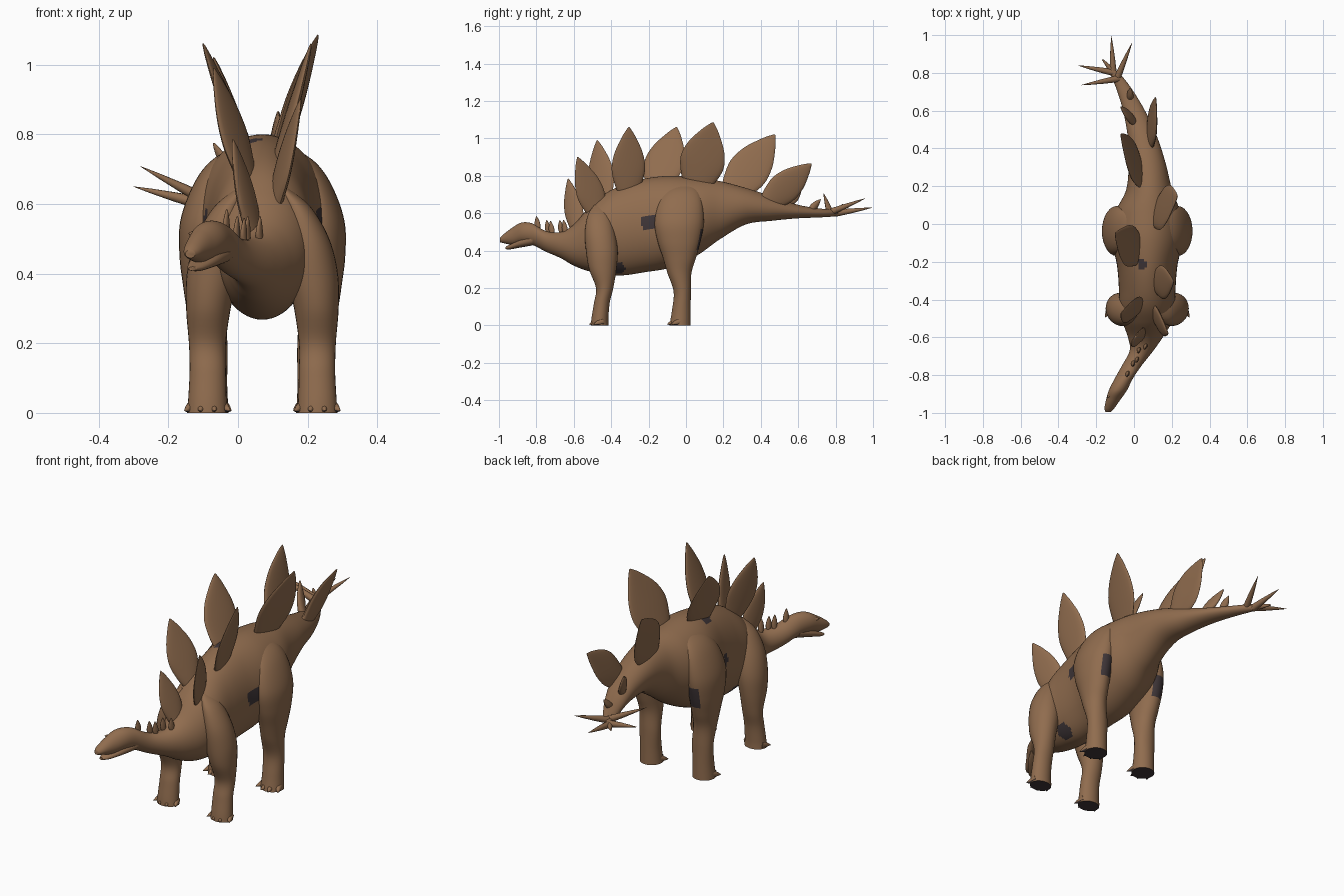
import bpy, bmesh, math
from mathutils import Vector as V

MID = 0.07  # the torso's own centre line


def material(name, rgb):
    m = bpy.data.materials.new(name)
    m.diffuse_color = (*rgb, 1)
    return m


skin = material("brown_skin", (0.28, 0.151, 0.077))
dark = material("dark_grey_patch", (0.05, 0.037, 0.04))


def smooth_rows(rows, n):
    """Catmull-Rom resampling of rows of numbers."""
    out = []
    for i in range(len(rows) - 1):
        a, b, c, d = (rows[max(0, min(len(rows) - 1, i + k))] for k in (-1, 0, 1, 2))
        for j in range(n):
            t = j / n
            out.append([0.5 * (2*q + (r - p)*t + (2*p - 5*q + 4*r - s)*t*t
                               + (3*q - p - 3*r + s)*t**3)
                        for p, q, r, s in zip(a, b, c, d)])
    return out + [list(rows[-1])]


def loft(name, stations, sides=24, is_dark=None):
    """Skin elliptical rings given as (centre, axis_u, axis_v)."""
    bm = bmesh.new()
    rings = []
    for c, u, v in stations:
        rings.append([bm.verts.new(c + u * math.cos(2*math.pi*k/sides)
                                   + v * math.sin(2*math.pi*k/sides)) for k in range(sides)])
    for a, b in zip(rings, rings[1:]):
        for k in range(sides):
            m = (k + 1) % sides
            bm.faces.new((a[k], a[m], b[m], b[k]))
    bm.faces.new(rings[0])
    bm.faces.new(rings[-1])
    bmesh.ops.recalc_face_normals(bm, faces=bm.faces)
    me = bpy.data.meshes.new(name)
    bm.to_mesh(me)
    bm.free()
    me.materials.append(skin)
    if is_dark:
        me.materials.append(dark)
        for f in me.polygons:
            f.material_index = int(is_dark(f))
    me.shade_smooth()
    me.set_sharp_from_angle(angle=math.radians(50))
    ob = bpy.data.objects.new(name, me)
    bpy.context.collection.objects.link(ob)
    return ob


def along_y(name, rows, sides=32, is_dark=None):
    # rows: y, centre x, half width, top z, bottom z
    loft(name, [(V((x, y, (t + b)/2)), V((w, 0, 0)), V((0, 0, (t - b)/2)))
                for y, x, w, t, b in smooth_rows(rows, 12)], sides, is_dark)


def sole(f):
    return f.center.z < .015 and f.normal.z < -.4


def leg_dark(f):
    # soles, and a strip down the back of each thigh
    return sole(f) or (.41 < f.center.z < .52 and f.normal.y > .8)


def leg(name, rows, side, is_dark):
    # rows: z, offset from centre line, y, radius x, radius y
    loft(name, [(V((MID + side*o, y, z)), V((rx, 0, 0)), V((0, ry, 0)))
                for z, o, y, rx, ry in smooth_rows(rows, 6)], 28, is_dark)


def spike(name, base, tip, r, is_dark=None):
    base, tip = V(base), V(tip)
    d = (tip - base).normalized()
    u = d.orthogonal().normalized()
    v = d.cross(u)
    loft(name, [(base.lerp(tip, t), u*r*s, v*r*s)
                for t, s in ((0, 1), (0.4, 0.72), (0.75, 0.36), (1, 0.03))], 10, is_dark)


LEAF = [(0, 0.55, 1), (0.15, 0.8, 1), (0.38, 1, 0.9), (0.62, 0.84, 0.7),
        (0.85, 0.42, 0.45), (0.96, 0.15, 0.25), (1, 0.03, 0.1)]


def plate(name, base, tip, width, slope, thick=0.018):
    base, tip = V(base), V(tip)
    d = (tip - base).normalized()
    u = V((slope, 1, 0))
    u = (u - d * u.dot(d)).normalized()
    v = d.cross(u)
    loft(name, [(base.lerp(tip, t), u*width/2*w, v*thick*h)
                for t, w, h in smooth_rows(LEAF, 4)], 20)


# dark blotches: flanks, back and under the chest
BLOTCHES = [((.225, -.20, .55), .045), ((-.09, -.20, .55), .03), ((.04, -.215, .785), .026),
            ((.0, -.16, .76), .035), ((.15, -.37, .30), .045), ((-.01, -.37, .30), .04)]


def blotch(f):
    return any((f.center - V(p)).length < r for p, r in BLOTCHES)


# head, neck, torso and tail in one sweep
along_y("body", [
    (-.995, -.137, .014, .468, .445), (-.975, -.13, .026, .488, .44),
    (-.93, -.11, .038, .522, .432), (-.88, -.085, .048, .55, .44),
    (-.82, -.055, .048, .545, .43), (-.75, -.012, .052, .505, .395),
    (-.67, .04, .063, .50, .36), (-.60, .06, .092, .54, .32),
    (-.52, .07, .13, .63, .29), (-.44, .07, .147, .70, .275),
    (-.34, .07, .15, .75, .268), (-.22, .07, .16, .785, .285),
    (-.08, .07, .187, .80, .31), (.06, .073, .172, .79, .375),
    (.18, .08, .122, .772, .46), (.32, .07, .098, .735, .54),
    (.46, .045, .078, .69, .56), (.60, .0, .058, .645, .573),
    (.72, -.055, .04, .625, .578), (.80, -.105, .025, .62, .585),
    (.87, -.165, .005, .615, .605)], 64, blotch)
along_y("lower_jaw", [
    (-.965, -.13, .012, .42, .408), (-.94, -.118, .027, .434, .407),
    (-.89, -.09, .04, .465, .416), (-.82, -.055, .042, .49, .428)], 16)
along_y("chest", [
    (-.53, .07, .05, .45, .33), (-.49, .07, .115, .48, .295),
    (-.42, .07, .125, .48, .29), (-.35, .07, .08, .46, .29)])

# legs and claws, mirrored about the torso
FRONT = [(.645, .06, -.46, .015, .03), (.59, .10, -.465, .04, .06),
         (.50, .128, -.46, .064, .08), (.40, .143, -.45, .074, .085),
         (.30, .155, -.445, .064, .073), (.20, .158, -.435, .053, .046),
         (.12, .157, -.45, .052, .042), (.04, .158, -.46, .055, .045),
         (0, .158, -.462, .058, .047)]
HIND = [(.77, .06, -.01, .015, .04), (.72, .11, -.02, .042, .09),
        (.65, .145, -.03, .056, .12), (.55, .163, -.037, .073, .132),
        (.45, .168, -.037, .07, .115), (.36, .165, -.035, .062, .088),
        (.28, .16, -.035, .056, .064), (.18, .155, -.02, .055, .046),
        (.08, .155, -.025, .054, .05), (0, .155, -.032, .058, .057)]
for side, word in ((-1, "left"), (1, "right")):
    leg(f"front_leg_{word}", FRONT, side, sole)
    leg(f"hind_leg_{word}", HIND, side, leg_dark)
    for kind, off, y in (("front", .158, -.475), ("hind", .155, -.06)):
        for i in (-1.5, -.5, .5, 1.5):
            back = .011 * i * i
            spike(f"{kind}_claw_{word}_{int(i + 2.5)}",
                  (MID + side*off + i*.026, y + back, .02),
                  (MID + side*off + i*.044, y - .045 + back, .006), .02, sole)
    # eye bumps
    spike(f"eye_{word}", (-.092 + side*.036, -.895 + side*.012, .512),
          (-.092 + side*.05, -.90 + side*.02, .516), .011)

# two alternating rows of back plates: base, tip, width, slope in plan
for i, p in enumerate([
        ((.05, -.58, .50), (-.015, -.63, .785), .11, .5),
        ((.10, -.465, .58), (.18, -.58, .90), .15, -.25),
        ((.03, -.44, .66), (-.07, -.475, .99), .155, .55),
        ((.11, -.31, .70), (.21, -.305, 1.06), .18, -.1),
        ((.03, -.16, .74), (-.10, -.05, 1.06), .215, .15),
        ((.11, .05, .74), (.23, .145, 1.085), .24, .2),
        ((.04, .24, .70), (-.07, .475, 1.02), .22, -.08),
        ((.085, .43, .65), (.115, .67, .865), .17, -.08),
        ((.0, .54, .64), (-.07, .62, .775), .07, -.3),
        ((-.02, .66, .61), (-.02, .72, .675), .04, -.4)]):
    plate(f"back_plate_{i + 1}", *p)

# small neck plates
for i, (x, y, z) in enumerate([(-.035, -.79, .51), (-.005, -.735, .49), (.015, -.715, .485),
                               (.025, -.665, .49), (.06, -.645, .49)]):
    plate(f"neck_plate_{i + 1}", (x, y, z), (x + .003, y - .01, z + .075), .032, .4, .01)

# tail spikes
for i, (base, tip) in enumerate([
        ((-.10, .80, .60), (-.30, .84, .65)), ((-.08, .77, .605), (-.28, .735, .708)),
        ((-.11, .80, .60), (-.12, .995, .63)), ((-.09, .77, .605), (-.01, .96, .68))]):
    spike(f"tail_spike_{i + 1}", base, tip, .019)
